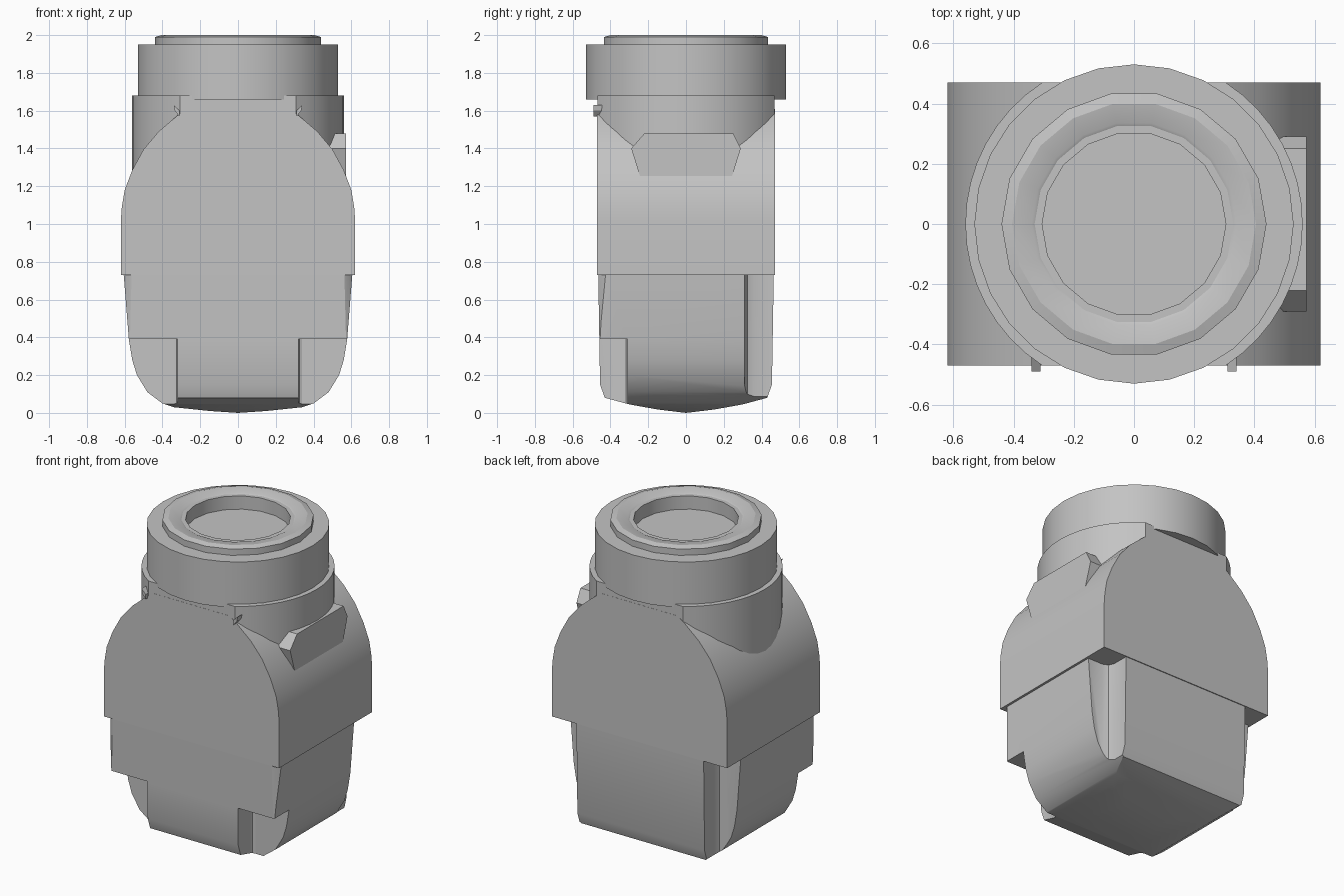
import bpy, bmesh, math

if "Cube" in bpy.data.objects:
    bpy.data.objects.remove(bpy.data.objects["Cube"])

grey = bpy.data.materials.new("plain_grey")
grey.diffuse_color = (0.55, 0.55, 0.55, 1)
grey.use_nodes = True
grey.node_tree.nodes["Principled BSDF"].inputs["Base Color"].default_value = grey.diffuse_color


def make(name, bm):
    bmesh.ops.recalc_face_normals(bm, faces=bm.faces)
    me = bpy.data.meshes.new(name)
    bm.to_mesh(me)
    bm.free()
    me.materials.append(grey)
    ob = bpy.data.objects.new(name, me)
    bpy.context.collection.objects.link(ob)
    return ob


def prism(name, pts, axis, lo, hi):
    """Extrude a 2D outline along an axis; the points use the other two axes in order."""
    bm = bmesh.new()

    def at(p, t):
        c = list(p)
        c.insert("xyz".index(axis), t)
        return bm.verts.new(c)
    a = [at(p, lo) for p in pts]
    b = [at(p, hi) for p in pts]
    bm.faces.new(a)
    bm.faces.new(b[::-1])
    for i in range(len(a)):
        j = (i + 1) % len(a)
        bm.faces.new((a[i], a[j], b[j], b[i]))
    return make(name, bm)


def lathe(name, prof, n):
    """Spin (radius, z) points round z, closing both ends with flat discs."""
    bm = bmesh.new()
    rings = [[bm.verts.new((r * math.cos(2 * math.pi * k / n),
                            r * math.sin(2 * math.pi * k / n), z)) for k in range(n)]
             for r, z in prof]
    for a, b in zip(rings, rings[1:]):
        for k in range(n):
            j = (k + 1) % n
            bm.faces.new((a[k], a[j], b[j], b[k]))
    bm.faces.new(rings[0])
    bm.faces.new(rings[-1])
    return make(name, bm)


def boolean(ob, tool, op):
    m = ob.modifiers.new("cut", 'BOOLEAN')
    m.operation, m.object, m.solver = op, tool, 'EXACT'
    bpy.context.view_layer.objects.active = ob
    bpy.ops.object.modifier_apply(modifier=m.name)
    bpy.data.objects.remove(tool, do_unlink=True)


def mirrored(half):
    return half + [(-u, v) for u, v in reversed(half) if abs(u) > 1e-6]


# upper body: arched slab
arch = [(.62, .73), (.62, 1.02), (.615, 1.09), (.60, 1.18), (.56, 1.285), (.50, 1.395),
        (.42, 1.49), (.32, 1.575), (.27, 1.61)]
upper = prism("upper_body", mirrored(arch), "y", -.47, .47)

# lower body: two tapering outlines crossed, rounded underneath
side = [(.606, .76), (.605, .73), (.578, .39), (.56, .28), (.535, .2), (.48, .11),
        (.40, .05), (.34, .03), (.15, .01), (0, 0)]
front = [(.465, .76), (.455, .15), (.43, .08), (.30, .045), (.15, .018), (0, 0)]
lower = prism("lower_body", mirrored(side), "y", -.6, .6)
boolean(lower, prism("cross_outline", mirrored(front), "x", -.8, .8), 'INTERSECT')

# corner notches: short at the front, full height at the back, small front bevels
notches = [
    ([(.32, -.7), (.32, -.33), (.325, -.317), (.34, -.31), (.8, -.31), (.8, -.7)], -.1, .39),
    ([(.45, .7), (.45, .36), (.465, .325), (.50, .31), (.8, .31), (.8, .7)], -.1, .9),
    ([(.555, -.7), (.555, -.47), (.585, -.45), (.61, -.42), (.8, -.42), (.8, -.7)], .3, .9),
]
for pts, lo, hi in notches:
    for s in (1, -1):
        cutter = prism("notch_cutter", [(s * x, y) for x, y in pts], "z", lo, hi)
        boolean(lower, cutter, 'DIFFERENCE')

# neck: cylinder trimmed flat at front and back
R, flat = .56, .469
a0 = math.asin(flat / R)
arc = [(R * math.cos(a0 * t / 8), R * math.sin(a0 * t / 8)) for t in range(-8, 9)]
neck = prism("neck", arc + [(-x, -y) for x, y in arc], "z", 1.2, 1.68)

# collar and top rim with a round recess
collar = lathe("collar", [(.53, 1.66), (.53, 1.95), (.40, 1.95), (.40, 1.66)], 28)
rim = lathe("top_rim", [(.44, 1.9), (.44, 1.99), (.405, 2.0), (.34, 1.99), (.33, 1.985),
                        (.305, 1.985), (.305, 1.87)], 18)

# raised pad on the right shoulder
pad = prism("shoulder_pad", [(-.22, 1.48), (.25, 1.48), (.29, 1.40), (.24, 1.24),
                             (-.24, 1.24), (-.29, 1.40)], "x", .4, .572)

# small nubs on the front shoulders
nubs = [prism("front_nub", [(s * .34, 1.63), (s * .31, 1.60), (s * .31, 1.57), (s * .335, 1.60)],
              "y", -.49, -.44) for s in (1, -1)]

# smooth the curved sides while keeping hard edges
bpy.ops.object.select_all(action='DESELECT')
for ob in (upper, lower, neck, collar, rim):
    ob.select_set(True)
bpy.context.view_layer.objects.active = upper
bpy.ops.object.shade_smooth_by_angle(angle=math.radians(25))
